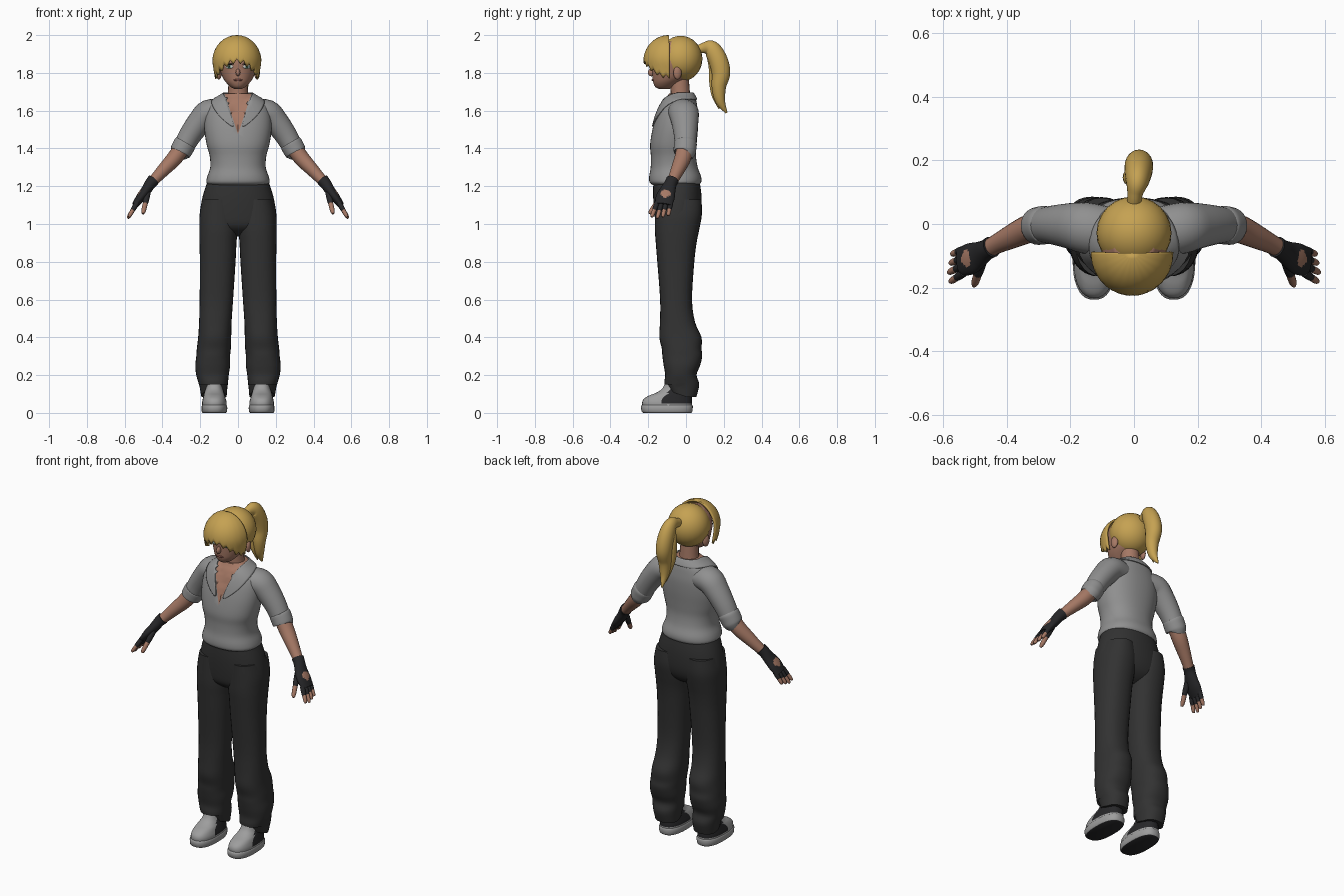
import bpy, bmesh, math
from mathutils import Vector, Matrix

if "Cube" in bpy.data.objects:
    bpy.data.objects.remove(bpy.data.objects["Cube"])

def material(name, r, g, b):
    m = bpy.data.materials.new(name)
    m.diffuse_color = (r, g, b, 1)
    m.use_nodes = True
    m.node_tree.nodes["Principled BSDF"].inputs["Base Color"].default_value = m.diffuse_color
    return m

HAIR = material("golden hair", 0.56, 0.36, 0.085)
SKIN = material("skin", 0.38, 0.19, 0.13)
SHIRT = material("grey shirt", 0.28, 0.28, 0.28)
CLOTH = material("charcoal cloth", 0.032, 0.032, 0.032)
LEATHER = material("black leather", 0.02, 0.02, 0.022)
SHOE = material("light grey shoe", 0.34, 0.34, 0.34)
WHITE = material("eye white", 0.6, 0.6, 0.58)
IRIS = material("green iris", 0.08, 0.25, 0.16)
LIP = material("lips", 0.27, 0.1, 0.08)

def finish(bm, name, mats, rule=None, mirror=False, angle=50):
    bmesh.ops.recalc_face_normals(bm, faces=bm.faces)
    bm.normal_update()
    if rule:
        for f in bm.faces:
            f.material_index = rule(f.calc_center_median(), f.normal)
    me = bpy.data.meshes.new(name)
    bm.to_mesh(me)
    bm.free()
    for m in mats:
        me.materials.append(m)
    me.shade_smooth()
    me.set_sharp_from_angle(angle=math.radians(angle))
    ob = bpy.data.objects.new(name, me)
    bpy.context.collection.objects.link(ob)
    if mirror:
        ob.modifiers.new("mirror", 'MIRROR')
    return ob

def spline(rows, steps):
    """Catmull-Rom through rows of numbers."""
    out = []
    for i in range(len(rows) - 1):
        p0, p1 = rows[max(i - 1, 0)], rows[i]
        p2, p3 = rows[i + 1], rows[min(i + 2, len(rows) - 1)]
        for k in range(steps):
            t = k / steps
            out.append([0.5 * (2*b + (c - a)*t + (2*a - 5*b + 4*c - d)*t*t + (3*b - a - 3*c + d)*t**3)
                        for a, b, c, d in zip(p0, p1, p2, p3)])
    return out + [list(rows[-1])]

def loft_mesh(rings, side, flat, n, power, steps):
    """Skin rings (x, y, z, radius along side axis, other radius)."""
    rings = spline(rings, steps)
    side, bm, loops = Vector(side), bmesh.new(), []
    for i, (x, y, z, a, b) in enumerate(rings):
        t = Vector((0, 0, 1))
        if not flat:
            t = (Vector(rings[min(i + 1, len(rings) - 1)][:3]) - Vector(rings[max(i - 1, 0)][:3])).normalized()
        v = (side - t * side.dot(t)).normalized()
        u = t.cross(v)
        loop = []
        for k in range(n):
            c, s = math.cos(2*math.pi*k/n), math.sin(2*math.pi*k/n)
            c, s = [math.copysign(abs(q) ** (2/power), q) for q in (c, s)]
            loop.append(bm.verts.new(Vector((x, y, z)) + v*a*c + u*b*s))
        loops.append(loop)
    for p, q in zip(loops, loops[1:]):
        for k in range(n):
            bm.faces.new((p[k], p[(k+1) % n], q[(k+1) % n], q[k]))
    bm.faces.new(loops[0])
    bm.faces.new(loops[-1])
    return bm

def tube(name, rings, mats, side=(0, 1, 0), n=20, steps=4, mirror=True, rule=None):
    return finish(loft_mesh(rings, side, False, n, 2, steps), name, mats, rule, mirror)

def stack_mesh(rows, n=32, power=2.0, steps=4):
    """Level rings (z, left x, right x, front y, back y)."""
    rings = [((l + r)/2, (f + b)/2, z, (r - l)/2, (b - f)/2) for z, l, r, f, b in rows]
    return loft_mesh(rings, (1, 0, 0), True, n, power, steps)

def centred(rows):
    return [(z, -w, w, f, b) for z, w, f, b in rows]

def ball(name, loc, size, mat, turn=0, mirror=False):
    bm = bmesh.new()
    mx = Matrix.Translation(loc) @ Matrix.Rotation(math.radians(turn), 4, 'Z') @ Matrix.Diagonal((*size, 1))
    bmesh.ops.create_uvsphere(bm, u_segments=24, v_segments=16, radius=1, matrix=mx)
    return finish(bm, name, [mat], None, mirror)

# Shirt body with an open V neck showing skin
bm = stack_mesh(centred([
    (1.205, .150, -.172, .066), (1.22, .167, -.192, .080), (1.25, .163, -.195, .080),
    (1.30, .147, -.187, .062), (1.36, .150, -.186, .053), (1.42, .166, -.190, .056),
    (1.50, .178, -.178, .063), (1.57, .176, -.160, .065), (1.62, .160, -.142, .060),
    (1.655, .130, -.125, .054), (1.675, .098, -.11, .045), (1.69, .075, -.10, .035)]), 40, 2.25)
def v_side(p):
    return abs(p.x) - 0.33 * (p.z - 1.475)
for s in (1, -1):
    faces = [f for f in bm.faces if f.calc_center_median().y < -.03 and f.calc_center_median().z > 1.455]
    geom = faces + list({e for f in faces for e in f.edges}) + list({v for f in faces for v in f.verts})
    bmesh.ops.bisect_plane(bm, geom=geom, dist=1e-5, plane_co=(0, 0, 1.475), plane_no=(s, 0, -.33))
for v in bm.verts:
    if v.co.y < -.05 and v_side(v.co) < -.002:
        v.co.y += .01
torso = finish(bm, "shirt_body", [SHIRT, SKIN],
               lambda c, nrm: int((c.y < -.03 and v_side(c) < 0) or c.z > 1.688))

# Collar with lapels
inner = [(0, .045, 1.715), (.06, .028, 1.71), (.082, -.03, 1.70), (.066, -.10, 1.67), (.046, -.15, 1.60), (.018, -.182, 1.52)]
outer = [(0, .066, 1.66), (.085, .055, 1.66), (.135, -.02, 1.66), (.140, -.10, 1.635), (.118, -.155, 1.585), (.030, -.186, 1.51)]
bm = bmesh.new()
a, b = [[bm.verts.new(p) for p in row] for row in (inner, outer)]
for i in range(len(a) - 1):
    bm.faces.new((a[i], b[i], b[i+1], a[i+1]))
collar = finish(bm, "collar", [SHIRT], None, True)
sub = collar.modifiers.new("smooth", 'SUBSURF')
sub.levels = sub.render_levels = 3
wrap = collar.modifiers.new("rest on shirt", 'SHRINKWRAP')
wrap.target, wrap.wrap_mode, wrap.offset = torso, 'OUTSIDE_SURFACE', .007
collar.modifiers.new("cloth", 'SOLIDIFY').thickness = .007

# Sleeves with rolled cuffs, forearms
tube("sleeve", [(.09, -.025, 1.592, .08, .068), (.155, -.012, 1.586, .08, .072), (.20, -.006, 1.543, .072, .066),
                (.25, -.003, 1.475, .062, .060), (.285, -.004, 1.415, .056, .055), (.303, -.006, 1.385, .053, .052)], [SHIRT], n=28)
tube("sleeve_cuff", [(.277, -.003, 1.432, .052, .050), (.280, -.003, 1.427, .060, .058), (.293, -.005, 1.403, .060, .059),
                     (.306, -.007, 1.378, .058, .056), (.308, -.008, 1.374, .048, .047)], [SHIRT], n=28)
tube("forearm", [(.285, -.002, 1.42, .045, .043), (.335, -.017, 1.35, .044, .042), (.385, -.04, 1.296, .038, .036),
                 (.43, -.062, 1.248, .031, .030), (.475, -.087, 1.20, .027, .026)], [SKIN])

# Fingerless gloves, skin opening on the back of the hand
patch = Vector((.532, -.108, 1.163))
tube("glove_palm", [(.448, -.072, 1.232, .034, .033), (.465, -.082, 1.212, .033, .030), (.488, -.097, 1.176, .042, .027),
                    (.515, -.110, 1.140, .050, .025), (.545, -.118, 1.100, .044, .017)], [LEATHER, SKIN], n=32, steps=6,
     rule=lambda c, nrm: int((c - patch).length < .026 and nrm.x > .2))
def finger(name, base, tip, r):
    base, tip = Vector(base), Vector(tip)
    def part(label, t0, t1, rad, mat):
        p, q = base.lerp(tip, t0), base.lerp(tip, t1)
        tube(name + label, [(*p, rad, rad), (*p.lerp(q, .75), rad*.92, rad*.92), (*q, rad*.5, rad*.5)], [mat], n=12)
    part("_glove", 0, .62, r, LEATHER)
    part("_tip", .35, 1, r*.84, SKIN)
for i in range(4):
    finger("finger_%d" % (i + 1), (.535, -.153 + .024*i, 1.112),
           (.583 - .005*abs(i - 1), -.182 + .029*i, 1.03 + .007*abs(i - 1)), .0135)
finger("thumb", (.478, -.118, 1.165), (.503, -.194, 1.055), .016)

# Trousers
finish(stack_mesh(centred([(1.235, .158, -.172, .070), (1.15, .186, -.174, .082), (1.05, .203, -.167, .080),
                           (.99, .195, -.155, .062), (.955, .13, -.12, .03), (.935, .05, -.08, -.01)]), 36, 2.2),
       "trouser_hips", [CLOTH])
bm = stack_mesh([(.085, .060, .195, -.085, .055), (.15, .054, .207, -.114, .070), (.20, .049, .221, -.110, .056),
                 (.25, .042, .226, -.118, .074), (.30, .042, .221, -.125, .086), (.34, .038, .218, -.128, .082),
                 (.40, .036, .211, -.141, .082), (.48, .034, .206, -.138, .048), (.60, .026, .203, -.137, .032),
                 (.80, .013, .202, -.152, .044), (.90, .008, .204, -.160, .056), (.97, .002, .205, -.165, .070),
                 (1.05, .002, .203, -.165, .084), (1.13, .02, .186, -.165, .082)], 28, 2.3)
for v in bm.verts:  # hem rises over the shoe
    if v.co.z < .14:
        v.co.z += .35 * max(0, -v.co.y)
finish(bm, "trouser_leg", [CLOTH], None, True)

# Shoes
finish(stack_mesh([(0, .064, .186, -.225, .028), (.008, .058, .192, -.235, .034), (.035, .057, .193, -.238, .036),
                   (.042, .062, .188, -.232, .032)], 36, 2.5, 2),
       "shoe_sole", [SHOE, LEATHER], lambda c, nrm: int(nrm.z < -.7), True)
finish(stack_mesh([(.03, .060, .190, -.230, .032), (.055, .060, .190, -.232, .032), (.075, .065, .186, -.222, .031),
                   (.092, .070, .182, -.195, .030), (.108, .075, .178, -.155, .029), (.13, .080, .172, -.125, .026),
                   (.17, .085, .168, -.105, .02)], 36, 2.4, 5),
       "shoe_upper", [SHOE, LEATHER], lambda c, nrm: int(c.z > .05 and c.y > -.14 + (c.z - .05)*.8), True)

# Head, neck, ears and face
finish(stack_mesh(centred([(1.714, .018, -.140, -.09), (1.725, .038, -.162, -.065), (1.75, .064, -.174, -.025),
                           (1.78, .083, -.178, .025), (1.82, .097, -.180, .055), (1.86, .105, -.183, .070),
                           (1.92, .098, -.170, .065), (1.965, .065, -.13, .03)]), 36), "head", [SKIN])
tube("neck", [(0, -.03, 1.64, .065, .055), (0, -.03, 1.69, .054, .051), (0, -.035, 1.77, .05, .05)], [SKIN], (1, 0, 0), mirror=False)
ball("ear", (.101, -.045, 1.80), (.014, .022, .035), SKIN, 15, True)
ball("nose", (0, -.182, 1.802), (.012, .020, .020), SKIN)
ball("mouth", (0, -.174, 1.762), (.024, .008, .006), LIP)
ball("eye_white", (.046, -.166, 1.834), (.023, .006, .012), WHITE, 28, True)
ball("iris", (.046, -.169, 1.834), (.011, .006, .0115), IRIS, 28, True)
ball("pupil", (.046, -.172, 1.834), (.005, .005, .006), LEATHER, 28, True)
ball("upper_lashes", (.047, -.168, 1.846), (.026, .007, .004), LEATHER, 28, True)

# Hair cap, fringe with pointed locks, ponytail
ball("hair_cap", (0, -.028, 1.875), (.118, .115, .121), HAIR)
bm, cols, N, M = bmesh.new(), [], 44, 12
top = bm.verts.new((-.006, -.092, 2.0))
for i in range(N + 1):
    th = math.radians(-92 + 184*i/N)
    zig = abs((i / 2.0) % 2 - 1)
    end = 84 + 36*math.sin(th)**2 + 11*zig
    col = []
    for k in range(1, M + 1):
        ph = math.radians(end*k/M)
        r = math.sin(ph) if ph < math.pi/2 else 1 - .16*(ph - math.pi/2)
        col.append(bm.verts.new((-.006 + .130*math.sin(th)*r, -.092 - .134*math.cos(th)*r, 1.86 + .14*math.cos(ph))))
    cols.append(col)
for p, q in zip(cols, cols[1:]):
    bm.faces.new((top, p[0], q[0]))
    for k in range(M - 1):
        bm.faces.new((p[k], p[k+1], q[k+1], q[k]))
fringe = finish(bm, "fringe", [HAIR])
solid = fringe.modifiers.new("thickness", 'SOLIDIFY')
solid.thickness, solid.offset = .012, -1
tube("ponytail", [(0, .06, 1.92, .022, .022), (.003, .093, 1.932, .024, .028), (.010, .133, 1.928, .036, .044),
                  (.014, .168, 1.872, .044, .050), (.016, .185, 1.80, .044, .049), (.018, .174, 1.725, .036, .038),
                  (.016, .182, 1.65, .024, .026), (.010, .215, 1.588, .004, .005)], [HAIR], (1, 0, 0), n=24, steps=6, mirror=False)
tube("ponytail_strand", [(.01, .12, 1.92, .02, .02), (-.012, .145, 1.84, .022, .026), (-.014, .145, 1.75, .018, .022),
                         (-.002, .150, 1.68, .012, .014), (.008, .175, 1.61, .003, .003)], [HAIR], (1, 0, 0), n=16, mirror=False)
